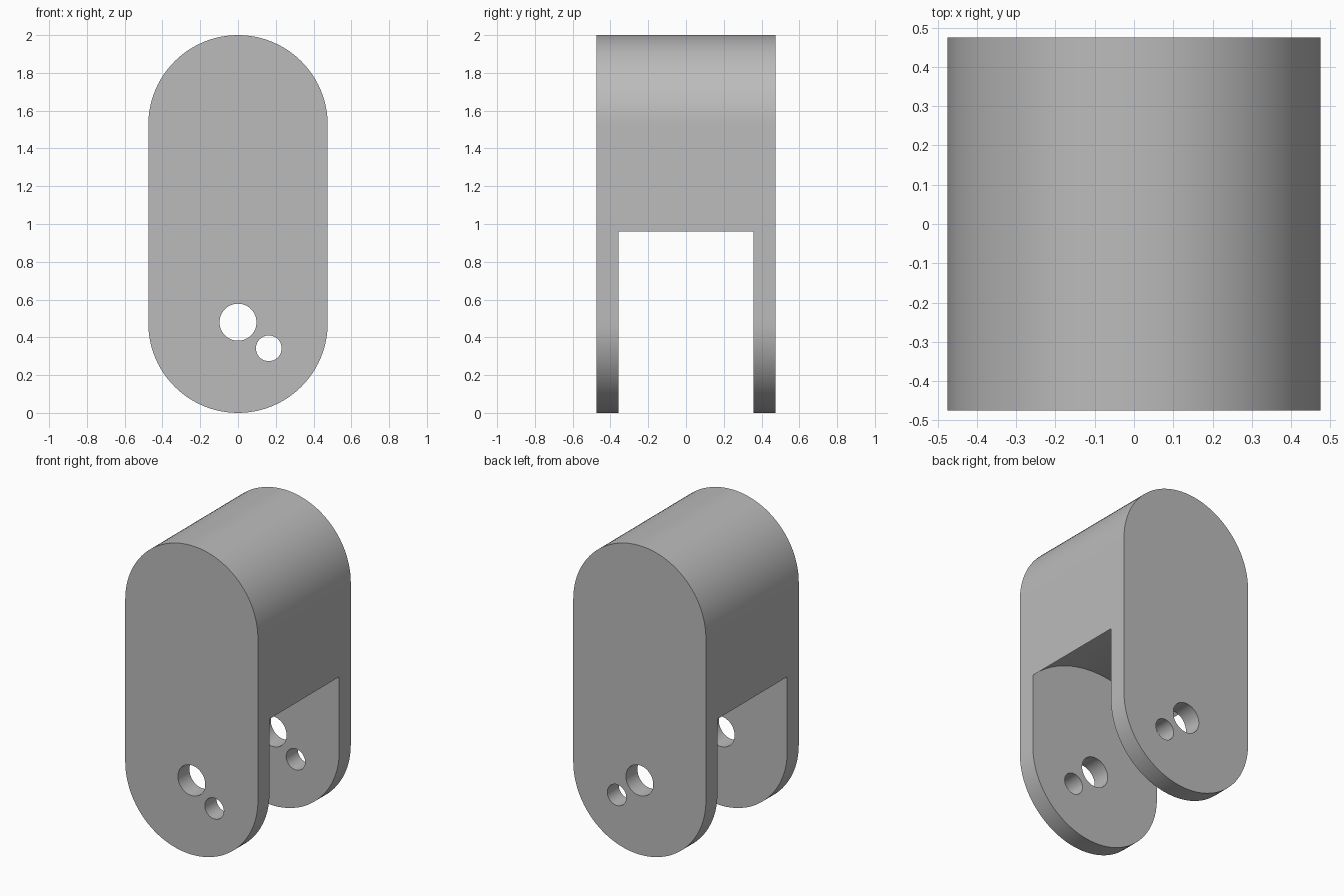
import bpy, bmesh, math

if "Cube" in bpy.data.objects:
    bpy.data.objects.remove(bpy.data.objects["Cube"])

R = 0.475            # half width, half depth and end radius
PIN_Z = 0.48         # height of the pin hole axis


def extrude_profile(name, points, half_depth):
    """Solid made by extruding an (x, z) outline along y."""
    bm = bmesh.new()
    face = bm.faces.new([bm.verts.new((x, -half_depth, z)) for x, z in points])
    ext = bmesh.ops.extrude_face_region(bm, geom=[face])["geom"]
    verts = [g for g in ext if isinstance(g, bmesh.types.BMVert)]
    bmesh.ops.translate(bm, verts=verts, vec=(0, 2 * half_depth, 0))
    bmesh.ops.recalc_face_normals(bm, faces=bm.faces)
    mesh = bpy.data.meshes.new(name)
    bm.to_mesh(mesh)
    bm.free()
    obj = bpy.data.objects.new(name, mesh)
    bpy.context.collection.objects.link(obj)
    return obj


def arc(cx, cz, r, start, end, n):
    return [(cx + r * math.cos(start + (end - start) * i / n),
             cz + r * math.sin(start + (end - start) * i / n)) for i in range(n + 1)]


def cut_cylinder(body, name, x, z, r, half_depth, n):
    """Cut a cylinder running along y out of the body."""
    cutter = extrude_profile(name, arc(x, z, r, 0, 2 * math.pi, n)[:-1], half_depth)
    cutter.hide_render = True
    mod = body.modifiers.new(name, 'BOOLEAN')
    mod.operation = 'DIFFERENCE'
    mod.solver = 'EXACT'
    mod.object = cutter
    bpy.ops.object.modifier_apply(modifier=mod.name)
    bpy.data.objects.remove(cutter)


# Clevis block with rounded top and bottom
outline = arc(0, 2 - R, R, 0, math.pi, 48) + arc(0, R, R, math.pi, 2 * math.pi, 48)
body = extrude_profile("clevis_body", outline, R)
bpy.context.view_layer.objects.active = body
body.select_set(True)

# Slot between the two cheeks, with an arched ceiling around the pin axis
cut_cylinder(body, "slot_cutter", 0, PIN_Z, 0.675, 0.357, 128)
# Pin hole and small locking hole through both cheeks
cut_cylinder(body, "pin_hole_cutter", 0, PIN_Z, 0.098, 1, 48)
cut_cylinder(body, "lock_hole_cutter", 0.163, 0.342, 0.068, 1, 40)

# Plain grey finish
grey = bpy.data.materials.new("grey")
grey.diffuse_color = (0.5, 0.5, 0.5, 1)
grey.use_nodes = True
grey.node_tree.nodes["Principled BSDF"].inputs["Base Color"].default_value = grey.diffuse_color
body.data.materials.clear()
body.data.materials.append(grey)
bpy.ops.object.shade_smooth_by_angle(angle=math.radians(30))
